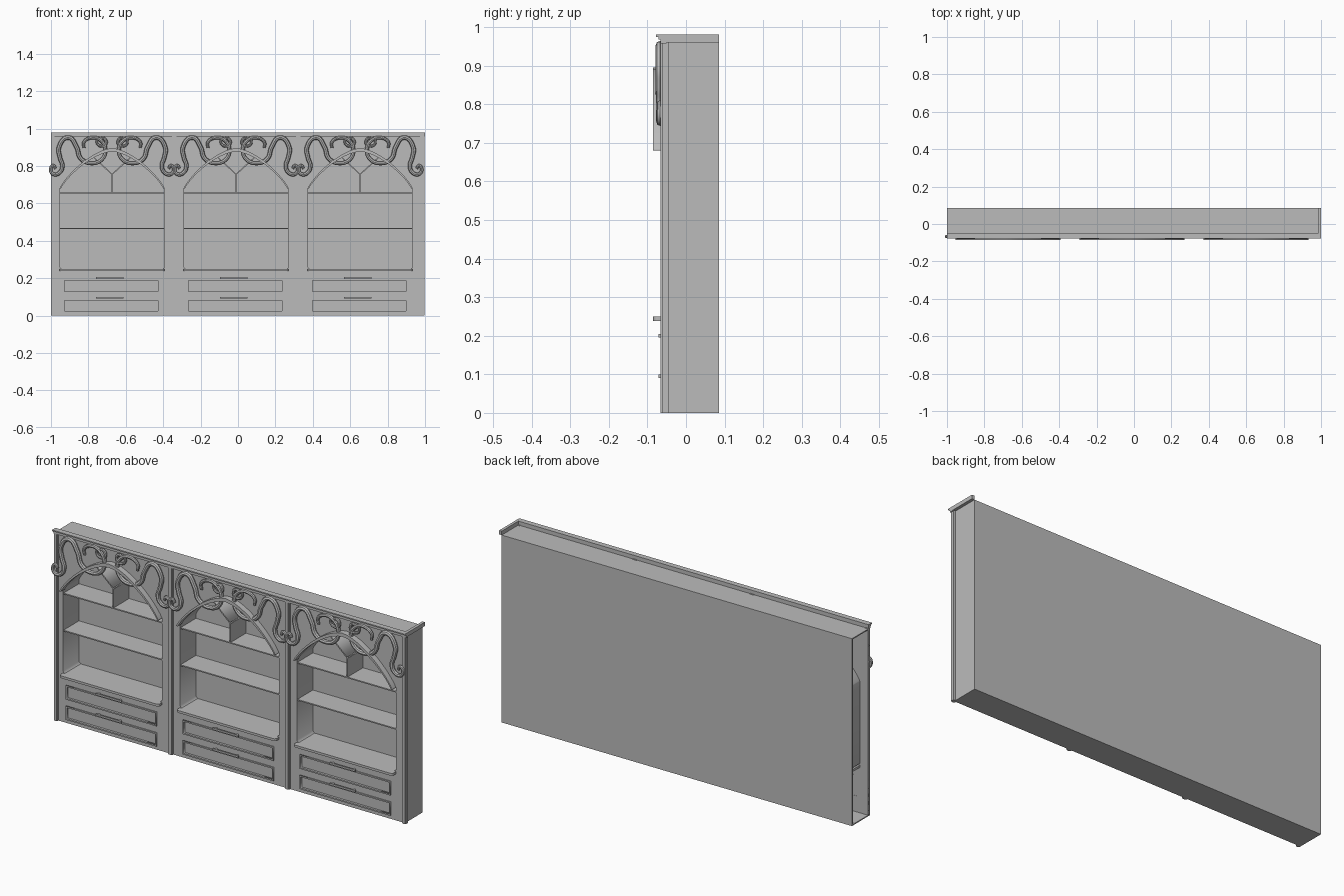
import bpy, math
from mathutils import Vector

if "Cube" in bpy.data.objects:
    bpy.data.objects.remove(bpy.data.objects["Cube"])

paint = bpy.data.materials.new("grey_paint")
paint.use_nodes = True
GREY = (0.5, 0.5, 0.5, 1)
paint.diffuse_color = GREY
paint.node_tree.nodes["Principled BSDF"].inputs["Base Color"].default_value = GREY

BAYS = (-0.673, -0.01, 0.653)
HALF = 0.281
BACK = 0.075
FACE = -0.055


def box(name, x0, x1, y0, y1, z0, z1):
    bpy.ops.mesh.primitive_cube_add(size=1, location=((x0 + x1) / 2, (y0 + y1) / 2, (z0 + z1) / 2))
    ob = bpy.context.object
    ob.name = name
    ob.scale = (x1 - x0, y1 - y0, z1 - z0)
    bpy.ops.object.transform_apply(location=False, rotation=False, scale=True)
    ob.data.materials.append(paint)
    return ob


def finish(name, curve, y=0.0, smooth=False):
    """Stand a curve drawn in x, z upright and turn it into a mesh."""
    ob = bpy.data.objects.new(name, curve)
    bpy.context.collection.objects.link(ob)
    ob.rotation_euler.x = math.pi / 2
    ob.location.y = y
    curve.materials.append(paint)
    bpy.ops.object.select_all(action='DESELECT')
    ob.select_set(True)
    bpy.context.view_layer.objects.active = ob
    bpy.ops.object.convert(target='MESH')
    if smooth:
        bpy.ops.object.shade_smooth_by_angle(angle=math.radians(40))
    return bpy.context.object


def plate(name, outlines, y0, y1, fill='BOTH'):
    """Extrude closed x, z outlines (holes included) from y0 to y1."""
    curve = bpy.data.curves.new(name, 'CURVE')
    curve.dimensions = '2D'
    curve.fill_mode = fill
    curve.extrude = (y1 - y0) / 2
    for pts in outlines:
        s = curve.splines.new('POLY')
        s.points.add(len(pts) - 1)
        for p, (x, z) in zip(s.points, pts):
            p.co = (x, z, 0, 1)
        s.use_cyclic_u = True
    return finish(name, curve, (y0 + y1) / 2)


def scroll(name, pts, cx, side, radius):
    """Round wrought bar through x, z points, thinner towards its ends."""
    curve = bpy.data.curves.new(name, 'CURVE')
    curve.dimensions = '3D'
    curve.bevel_depth = radius
    curve.bevel_resolution = 2
    curve.resolution_u = 6
    curve.use_fill_caps = True
    s = curve.splines.new('BEZIER')
    s.bezier_points.add(len(pts) - 1)
    for i, (b, (x, z)) in enumerate(zip(s.bezier_points, pts)):
        b.co = (cx + side * x, z, 0)
        b.handle_left_type = b.handle_right_type = 'AUTO'
        b.radius = 0.6 + 0.4 * math.sin(math.pi * i / (len(pts) - 1))
    return finish(name, curve, -0.067, True)


def rect(x0, x1, z0, z1):
    return [(x0, z0), (x1, z0), (x1, z1), (x0, z1)]


def arch(cx, half, spring, rise, n=32):
    pts = []
    for i in range(n + 1):
        u = math.cos(math.pi * i / n)
        pts.append((cx + half * u, spring + rise * max(0, 1 - abs(u) ** 1.6) ** 0.85))
    return pts


def niche(cx):
    z, r = 0.245, 0.015
    foot = [(cx - HALF, z + r), (cx - HALF + r, z), (cx + HALF - r, z), (cx + HALF, z + r)]
    return foot + arch(cx, HALF, 0.68, 0.212)


# Carcass, open at the right-hand end
box("back_panel", -1, 0.985, BACK, 0.085, 0, 0.96)
box("bottom_panel", -1, 0.985, FACE, 0.085, 0, 0.006)
box("top_panel", -1, 0.985, FACE, 0.085, 0.954, 0.96)
box("left_end_panel", 0.975, 0.985, FACE, 0.085, 0, 0.96)

# Front with arched niches and drawer openings cut out
DRAWERS = ((0.018, 0.088), (0.122, 0.194))
DRAWER_HALF = 0.257
holes = [niche(c) for c in BAYS]
for c in BAYS:
    for z0, z1 in DRAWERS:
        holes.append(rect(c - 0.005 - DRAWER_HALF, c - 0.005 + DRAWER_HALF, z0, z1))
plate("face_frame", [rect(-1, 0.985, 0, 0.96)] + holes, FACE, -0.045)

# Pilaster strips between the bays, each with a raised centre bead
for x0, x1 in ((-1, -0.98), (-0.352, -0.328), (0.311, 0.335), (0.974, 0.996)):
    box("pilaster", x0, x1, -0.062, -0.045, 0, 0.962)
    box("pilaster_bead", x0 + 0.004, x1 - 0.004, -0.066, -0.06, 0, 0.962)

# Crown moulding along the front, returned along the left end
for name, y, z0, z1 in (("crown_lower", -0.066, 0.957, 0.968),
                        ("crown_middle", -0.071, 0.968, 0.974),
                        ("crown_cap", -0.078, 0.974, 0.98)):
    box(name, -1, 1, y, -0.05, z0, z1)
box("crown_return", 0.985, 1, -0.05, 0.085, 0.96, 0.98)

# Half of the ornament in x, z, mirrored in every bay
BIG = [(-.302, .785), (-.315, .802), (-.329, .78), (-.312, .755), (-.28, .765),
       (-.266, .8), (-.279, .845), (-.284, .9), (-.235, .952), (-.19, .9),
       (-.168, .84), (-.115, .815), (-.055, .835), (-.036, .89), (-.065, .94),
       (-.115, .95), (-.152, .925), (-.15, .895)]
SMALL = [(-.05, .925), (-.062, .934), (-.052, .948), (-.034, .938), (-.036, .913),
         (-.062, .906), (-.082, .925), (-.076, .95)]

for c in BAYS:
    # Niche lining and shelves
    plate("niche_lining", [niche(c)], -0.05, BACK, 'NONE')
    for z in (0.465, 0.655):
        box("shelf", c - HALF, c + HALF, -0.05, BACK, z - 0.003, z + 0.003)
    counter = box("counter_shelf", c - HALF, c + HALF, -0.085, BACK, 0.238, 0.25)
    bev = counter.modifiers.new("round_corners", 'BEVEL')
    bev.width = 0.012
    bev.segments = 3
    bev.limit_method = 'WEIGHT'
    weights = counter.data.attributes.new("bevel_weight_edge", 'FLOAT', 'EDGE')
    for e in counter.data.edges:
        a, b = (counter.data.vertices[v].co for v in e.vertices)
        if abs(a.z - b.z) > 0.001 and a.y < 0:
            weights.data[e.index].value = 1

    # Y-shaped divider under the arch
    box("divider", c - 0.003, c + 0.003, -0.05, BACK, 0.655, 0.757)
    for side in (-1, 1):
        a, b = Vector((c, 0.755)), Vector((c + side * 0.11, 0.856))
        n = Vector((-(b - a).y, (b - a).x)).normalized() * 0.003
        plate("slanted_divider", [[tuple(a + n), tuple(b + n), tuple(b - n), tuple(a - n)]], -0.05, BACK)

        # Scrollwork
        scroll("large_scroll", BIG, c, side, 0.012)
        scroll("small_scroll", SMALL, c, side, 0.008)

    # Arch band with horn-shaped ends
    band = arch(c, HALF, 0.68, 0.215) + arch(c, HALF - 0.008, 0.68, 0.197)[::-1]
    plate("arch_band", [band], -0.085, -0.05)

    # Drawers: sunk panel, raised border and bar handle
    d = c - 0.005
    for z0, z1 in DRAWERS:
        x0, x1 = d - DRAWER_HALF, d + DRAWER_HALF
        box("drawer_panel", x0, x1, -0.049, -0.044, z0, z1)
        t = 0.007
        plate("drawer_border", [rect(x0, x1, z0, z1), rect(x0 + t, x1 - t, z0 + t, z1 - t)],
              -0.061, -0.046)
        h = c - 0.012
        box("handle", h - 0.073, h + 0.073, -0.071, -0.064, z1 + 0.002, z1 + 0.011)
        for side in (-1, 1):
            x = h + side * 0.06
            box("handle_post", x - 0.004, x + 0.004, -0.066, -0.05, z1 + 0.003, z1 + 0.01)
